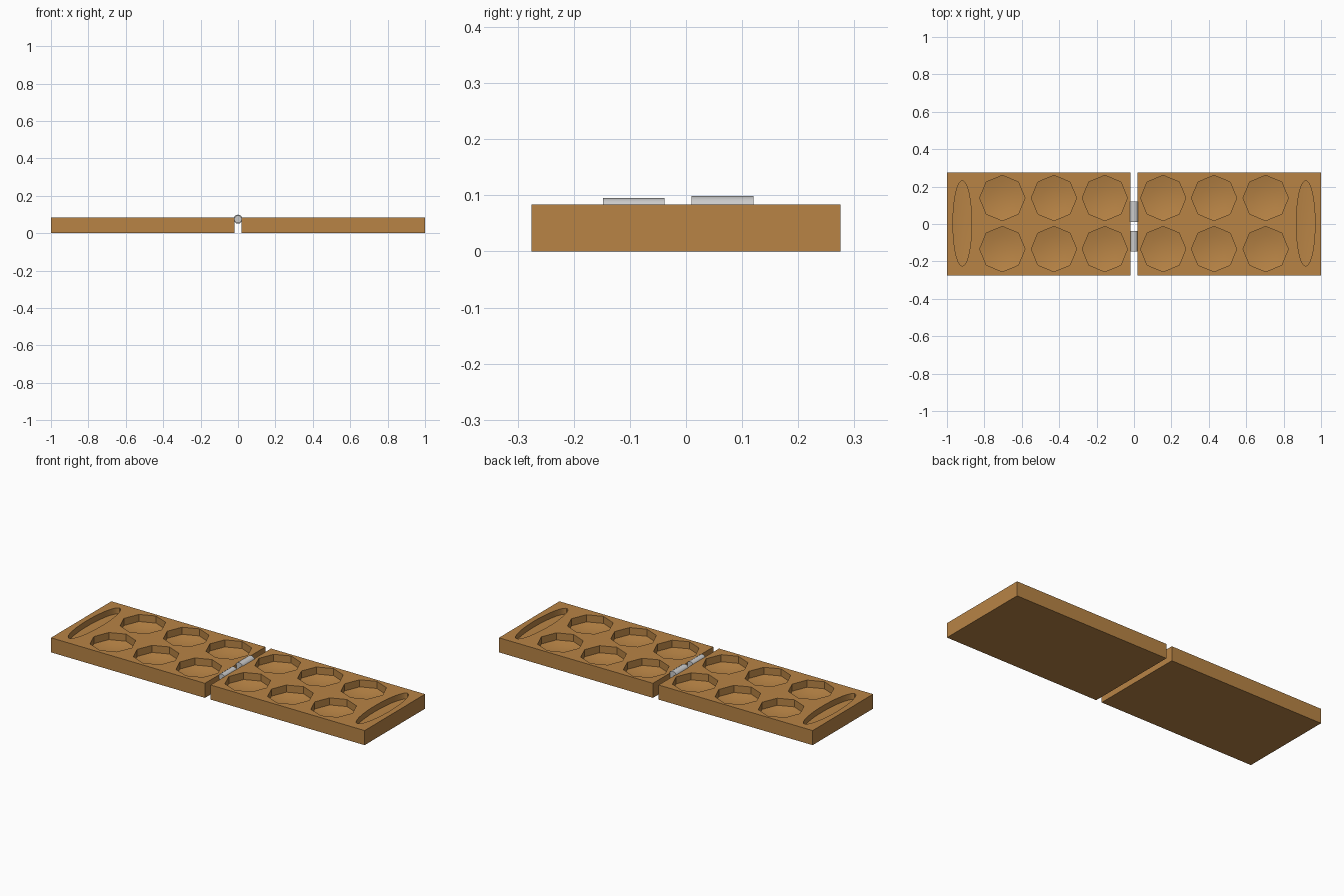
import bpy, bmesh, math

if "Cube" in bpy.data.objects:
    bpy.data.objects.remove(bpy.data.objects["Cube"])

TOP, DEPTH = 0.084, 0.55  # board height and full y size

wood = bpy.data.materials.new("wood")
wood.diffuse_color = (0.48, 0.23, 0.06, 1)
wood.use_nodes = True
wood.node_tree.nodes["Principled BSDF"].inputs["Base Color"].default_value = wood.diffuse_color


def finish(name, bm, mat=None):
    bmesh.ops.recalc_face_normals(bm, faces=bm.faces)
    me = bpy.data.meshes.new(name)
    bm.to_mesh(me)
    bm.free()
    ob = bpy.data.objects.new(name, me)
    bpy.context.collection.objects.link(ob)
    if mat:
        me.materials.append(mat)
    return ob


def add_well(bm, cx, cy, rx, ry, sides, rings):
    """Closed cutter shell: rings are (radius factor, z), then a centre point."""
    loops = []
    for f, z in rings[:-1]:
        loops.append([bm.verts.new((cx + rx * f * math.cos(2 * math.pi * i / sides),
                                    cy + ry * f * math.sin(2 * math.pi * i / sides), z))
                      for i in range(sides)])
    bm.faces.new(loops[0])
    for a, b in zip(loops, loops[1:]):
        for i in range(sides):
            j = (i + 1) % sides
            bm.faces.new((a[i], a[j], b[j], b[i]))
    tip = bm.verts.new((cx, cy, rings[-1][1]))
    for i in range(sides):
        bm.faces.new((loops[-1][i], loops[-1][(i + 1) % sides], tip))


def board_half(name, s):
    # Plain slab
    bm = bmesh.new()
    bmesh.ops.create_cube(bm, size=1)
    for v in bm.verts:
        v.co.x = s * (0.509 + v.co.x * 0.982)
        v.co.y *= DEPTH
        v.co.z = (v.co.z + 0.5) * TOP
    board = finish(name, bm, wood)

    # Six octagonal pits with dished floors, and one long oval store
    bm = bmesh.new()
    for x in (0.156, 0.428, 0.704):
        for y in (0.139, -0.134):
            add_well(bm, s * x, y, 0.121, 0.121, 8,
                     [(1, TOP + 0.05), (1, 0.043), (0.6, 0.032), (0, 0.028)])
    add_well(bm, s * 0.918, 0.003, 0.05, 0.228, 40,
             [(1, TOP + 0.05), (1, 0.05), (0.6, 0.047), (0, 0.046)])
    cutter = finish(name + "_cutter", bm, wood)
    cutter.hide_render = True

    mod = board.modifiers.new("wells", 'BOOLEAN')
    mod.operation, mod.solver, mod.object = 'DIFFERENCE', 'EXACT', cutter
    bpy.context.view_layer.objects.active = board
    board.select_set(True)
    bpy.ops.object.modifier_apply(modifier=mod.name)
    bpy.data.objects.remove(cutter)
    bpy.ops.object.shade_smooth_by_angle(angle=math.radians(30))
    board.select_set(False)


def hinge(name, y0, y1, r):
    # Barrel lying along y in the gap between the halves
    bpy.ops.mesh.primitive_cylinder_add(vertices=16, radius=r, depth=y1 - y0,
                                        location=(0, (y0 + y1) / 2, 0.075),
                                        rotation=(math.pi / 2, 0, 0))
    bpy.context.object.name = name
    bpy.ops.object.shade_smooth_by_angle(angle=math.radians(40))
    bpy.context.object.select_set(False)


board_half("left_board", -1)
board_half("right_board", 1)
hinge("front_hinge_barrel", -0.148, -0.038, 0.02)
hinge("back_hinge_barrel", 0.01, 0.12, 0.024)
